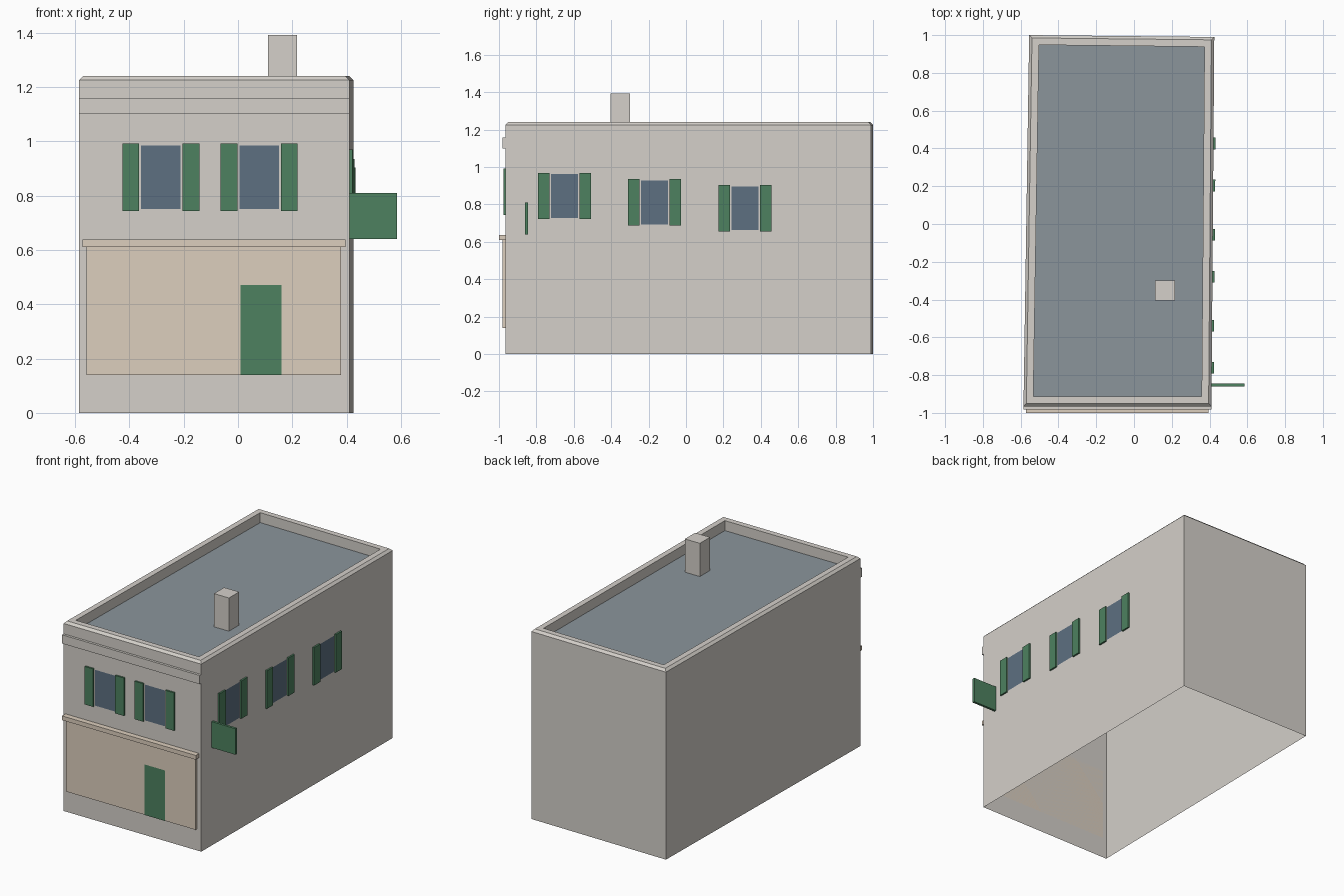
import bpy, bmesh
from mathutils import Vector

if "Cube" in bpy.data.objects:
    bpy.data.objects.remove(bpy.data.objects["Cube"])


def material(name, rgb):
    m = bpy.data.materials.new(name)
    m.diffuse_color = (*rgb, 1)
    m.use_nodes = True
    m.node_tree.nodes["Principled BSDF"].inputs["Base Color"].default_value = m.diffuse_color
    return m


STONE = material("stone", (0.66, 0.63, 0.59))
TAN = material("tan_panel", (0.72, 0.62, 0.51))
GREEN = material("green_paint", (0.075, 0.22, 0.115))
GLASS = material("glass", (0.11, 0.16, 0.22))
SLATE = material("slate", (0.26, 0.30, 0.33))


def finish(name, bm, *mats):
    mesh = bpy.data.meshes.new(name)
    bm.to_mesh(mesh)
    bm.free()
    for m in mats:
        mesh.materials.append(m)
    obj = bpy.data.objects.new(name, mesh)
    bpy.context.collection.objects.link(obj)
    return obj


class Wall:
    """A wall frame: u runs along the wall, d is distance out of it."""
    def __init__(self, start, end):
        self.o = Vector((*start, 0))
        self.t = (Vector((*end, 0)) - self.o).normalized()
        self.n = Vector((self.t.y, -self.t.x, 0))

    def at(self, u, d, z):
        return self.o + self.t * u + self.n * d + Vector((0, 0, z))

    def panel(self, name, u0, u1, z0, z1, d, mat):
        bm = bmesh.new()
        bm.faces.new([bm.verts.new(self.at(u, d, z)) for u, z in
                      ((u0, z0), (u1, z0), (u1, z1), (u0, z1))])
        return finish(name, bm, mat)

    def box(self, name, u0, u1, z0, z1, depth, mat, d0=0.0):
        bm = bmesh.new()
        bmesh.ops.create_cube(bm, size=1)
        for v in bm.verts:
            u = u0 if v.co.x < 0 else u1
            d = d0 if v.co.y > 0 else d0 + depth
            z = z0 if v.co.z < 0 else z1
            v.co = self.at(u, d, z)
        return finish(name, bm, mat)

    def window(self, name, u, z):
        # glass with a shutter on either side, centred on u, z
        self.panel(name + "_glass", u - 0.073, u + 0.073, z - 0.117, z + 0.117, 0.002, GLASS)
        for side, s in (("left", -1), ("right", 1)):
            a, b = sorted((u + s * 0.08, u + s * 0.142))
            self.box(f"{name}_{side}_shutter", a, b, z - 0.124, z + 0.124, 0.011, GREEN)


# Building shell: slightly skewed plan, open underneath, chamfered parapet, sunken roof
FL, FR, BR, BL = (-0.585, -0.965), (0.41, -0.965), (0.425, 0.99), (-0.555, 1.0)
bm = bmesh.new()
rings = []
for inset, z in ((0, 0), (0, 1.225), (0.015, 1.24), (0.052, 1.24), (0.052, 1.175)):
    rings.append([bm.verts.new((x + sx * inset, y + sy * inset, z)) for (x, y), sx, sy in
                  ((FL, 1, 1), (FR, -1, 1), (BR, -1, -1), (BL, 1, -1))])
for lo, hi in zip(rings, rings[1:]):
    for i in range(4):
        j = (i + 1) % 4
        bm.faces.new((lo[i], lo[j], hi[j], hi[i]))
bm.faces.new(rings[-1]).material_index = 1
finish("building_shell", bm, STONE, SLATE)

# Front frame measured in x, side frame measured from the front right corner
front = Wall((0, -0.965), (1, -0.965))
side = Wall(FR, BR)

# Front trim and shop front
front.box("upper_band", -0.585, 0.41, 1.10, 1.157, 0.016, STONE)
front.box("shop_front", -0.557, 0.38, 0.14, 0.61, 0.015, TAN)
front.box("shop_cornice", -0.572, 0.395, 0.61, 0.638, 0.035, TAN)
front.panel("door", 0.01, 0.16, 0.14, 0.47, 0.017, GREEN)

# Windows; the side row steps down toward the back
for i, x in enumerate((-0.284, 0.078)):
    front.window(f"front_window_{i + 1}", x, 0.867)
for i, (y, z) in enumerate(((-0.65, 0.845), (-0.168, 0.811), (0.315, 0.780))):
    side.window(f"side_window_{i + 1}", y + 0.965, z)

# Hanging sign board
side.box("hanging_sign", 0.105, 0.121, 0.64, 0.81, 0.175, GREEN)

# Chimney
front.box("chimney", 0.11, 0.218, 1.175, 1.392, -0.105, STONE, d0=-0.56).data.flip_normals()
